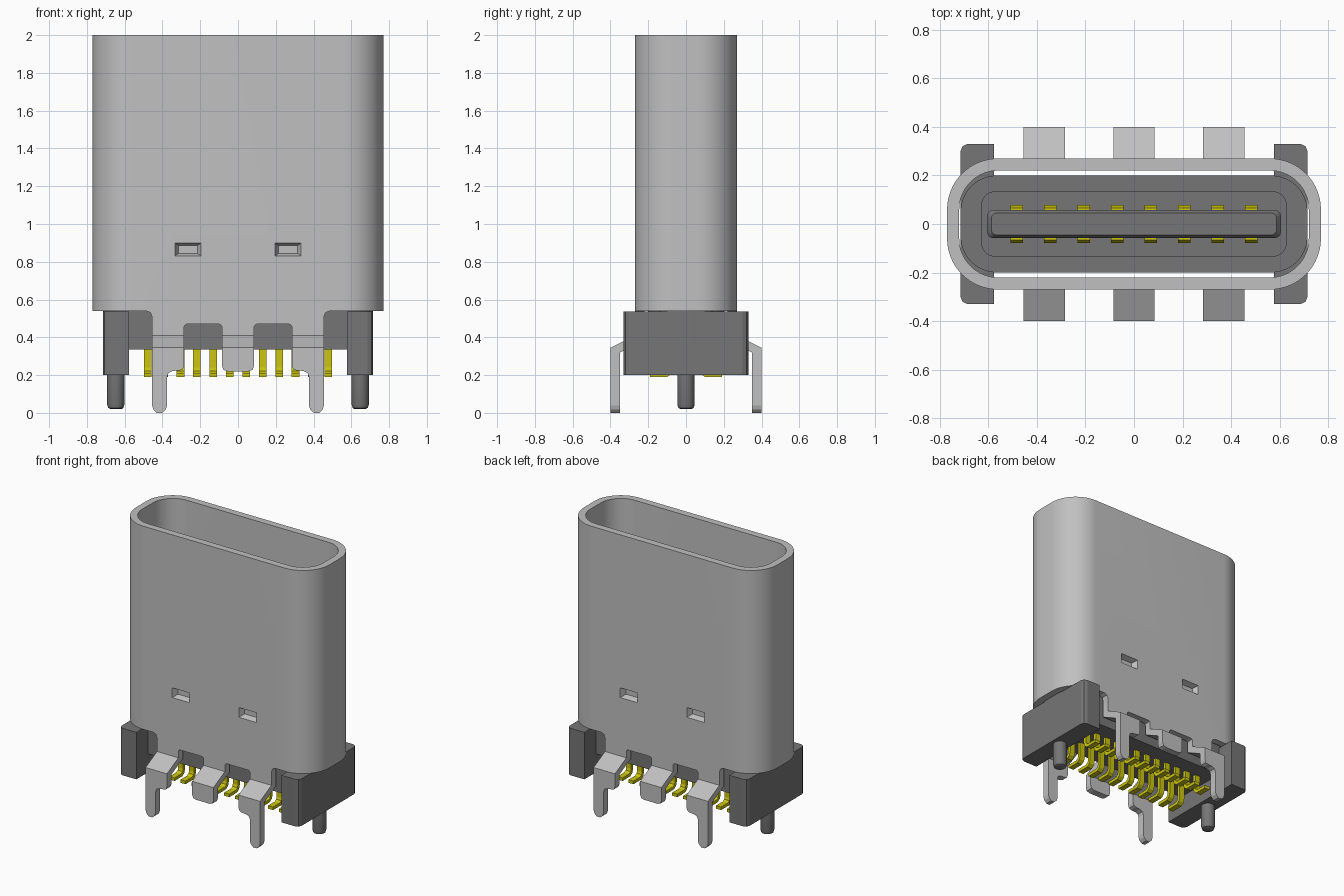
import bpy, bmesh, math

cube = bpy.data.objects.get("Cube")
if cube:
    bpy.data.objects.remove(cube, do_unlink=True)


def material(name, rgb):
    m = bpy.data.materials.new(name)
    m.use_nodes = True
    m.diffuse_color = (*rgb, 1)
    m.node_tree.nodes["Principled BSDF"].inputs["Base Color"].default_value = (*rgb, 1)
    return m


STEEL = material("light grey metal", (0.53, 0.53, 0.53))
PLASTIC = material("dark grey plastic", (0.18, 0.18, 0.18))
GOLD = material("yellow contact metal", (0.60, 0.56, 0.004))


def finish(bm, name, mat):
    bmesh.ops.recalc_face_normals(bm, faces=bm.faces)
    me = bpy.data.meshes.new(name)
    bm.to_mesh(me)
    bm.free()
    ob = bpy.data.objects.new(name, me)
    bpy.context.collection.objects.link(ob)
    me.materials.append(mat)
    return ob


def smooth(ob, angle=30):
    bpy.ops.object.select_all(action='DESELECT')
    ob.select_set(True)
    bpy.context.view_layer.objects.active = ob
    bpy.ops.object.shade_smooth_by_angle(angle=math.radians(angle))


def add_prism(bm, pts, axis, a, b):
    """Extrude a 2D outline along x (points are y,z) or y (points are x,z)."""
    def place(p, t):
        return (t, p[0], p[1]) if axis == 'x' else (p[0], t, p[1])
    lo = [bm.verts.new(place(p, a)) for p in pts]
    hi = [bm.verts.new(place(p, b)) for p in pts]
    bm.faces.new(lo)
    bm.faces.new(hi[::-1])
    n = len(pts)
    for i in range(n):
        j = (i + 1) % n
        bm.faces.new((lo[i], hi[i], hi[j], lo[j]))


def loft(name, rings, mat, closed=False, x=0.0, seg=10):
    """Skin rounded-rectangle rings given as (half width, half depth, radius, z)."""
    bm = bmesh.new()
    loops = []
    for w, d, r, z in rings:
        loop = []
        for k, (sx, sy) in enumerate(((1, 1), (-1, 1), (-1, -1), (1, -1))):
            for i in range(seg + 1):
                t = math.radians(90 * (k + i / seg))
                loop.append(bm.verts.new((x + sx * (w - r) + r * math.cos(t),
                                          sy * (d - r) + r * math.sin(t), z)))
        loops.append(loop)
    pairs = list(zip(loops, loops[1:]))
    if closed:
        pairs.append((loops[-1], loops[0]))
    else:
        bm.faces.new(loops[0])
        bm.faces.new(loops[-1])
    n = len(loops[0])
    for a, b in pairs:
        for i in range(n):
            j = (i + 1) % n
            bm.faces.new((a[i], a[j], b[j], b[i]))
    bmesh.ops.remove_doubles(bm, verts=bm.verts, dist=1e-5)
    ob = finish(bm, name, mat)
    smooth(ob)
    return ob


# Metal shell: a rounded tube, open at both ends
shell = loft("shell", [(.77, .27, .21, .41), (.77, .27, .21, 2),
                       (.72, .22, .16, 2), (.72, .22, .16, .41)], STEEL, closed=True, seg=16)

# Cut the lower edge into tabs and press the four latch dimples
bm = bmesh.new()


def notch(x0, x1, top, r=.03):
    add_prism(bm, [(x0, .3), (x1, .3), (x1, top - r), (x1 - .3 * r, top - .3 * r),
                   (x1 - r, top), (x0 + r, top), (x0 + .3 * r, top - .3 * r),
                   (x0, top - r)], 'y', -.5, .5)


for s in (-1, 1):
    notch(*sorted((s * .455, s * 1.0)), .54)
    notch(*sorted((s * .085, s * .285)), .47, .015)
    for side in (-1, 1):
        c = bmesh.ops.create_cube(bm, size=1)["verts"]
        for v in c:
            inner = v.co.y * side < 0
            v.co = (s * .265 + v.co.x * (.10 if inner else .144),
                    side * (.232 if inner else .275),
                    .865 + v.co.z * (.04 if inner else .074))
cutter = finish(bm, "shell_cutter", STEEL)
cutter.hide_render = True
mod = shell.modifiers.new("cut", 'BOOLEAN')
mod.operation = 'DIFFERENCE'
mod.solver = 'EXACT'
mod.object = cutter
bpy.context.view_layer.objects.active = shell
bpy.ops.object.modifier_apply(modifier=mod.name)
bpy.data.objects.remove(cutter, do_unlink=True)
smooth(shell)

# Bent mounting legs, three on each long side
bend = [(.27, .41), (.40, .345), (.40, .32), (.35, .32), (.22, .385), (.22, .41)]
long_foot = [(.285, .32), (.285, .25), (.292, .232), (.31, .225), (.345, .222), (.368, .212),
             (.375, .19), (.375, .04), (.382, .018), (.402, 0), (.43, 0), (.448, .018),
             (.455, .04), (.455, .32)]
short_foot = [(-.085, .32), (-.085, .25), (-.077, .228), (-.055, .22),
              (.055, .22), (.077, .228), (.085, .25), (.085, .32)]
for side, word in ((-1, "front"), (1, "back")):
    for s, pos in ((-1, "right"), (0, "middle"), (1, "left")):
        bm = bmesh.new()
        add_prism(bm, [(side * y, z) for y, z in bend], 'x', s * .37 - .085, s * .37 + .085)
        foot = [(s * x, z) for x, z in long_foot] if s else short_foot
        add_prism(bm, foot, 'y', side * .35, side * .40)
        finish(bm, f"{word}_{pos}_leg", STEEL)

# Plastic core, step and tongue inside the shell
loft("housing_core", [(.715, .20, .15, .335), (.715, .20, .15, .92)], PLASTIC)
loft("tongue_step", [(.63, .135, .06, .91), (.63, .135, .06, 1.03)], PLASTIC)
loft("tongue", [(.605, .058, .025, 1.0), (.605, .058, .025, 1.82),
                (.587, .045, .02, 1.84)], PLASTIC, seg=4)

# Plastic end blocks with locating pegs
for s, word in ((-1, "right"), (1, "left")):
    bm = bmesh.new()
    outline = [(.577, -.33), (.685, -.33), (.706, -.321), (.715, -.30),
               (.715, .30), (.706, .321), (.685, .33), (.577, .33)]
    lo = [bm.verts.new((s * x, y, .20)) for x, y in outline]
    face = bm.faces.new(lo)
    up = bmesh.ops.extrude_face_region(bm, geom=[face])["geom"]
    for v in up:
        if isinstance(v, bmesh.types.BMVert):
            v.co.z = .538
    finish(bm, f"{word}_end_block", PLASTIC)
    loft(f"{word}_peg", [(.028, .028, .028, .02), (.040, .040, .040, .026),
                         (.046, .046, .046, .045), (.046, .046, .046, .21)],
         PLASTIC, x=s * .647, seg=6)

# Gold solder tails below, and contact strips along the tongue
tail = [(.07, .36), (.07, .235), (.078, .208), (.10, .19), (.19, .19), (.19, .212),
        (.115, .212), (.097, .222), (.092, .24), (.092, .36)]
strip = [(.05, .95), (.05, 1.72), (.066, 1.72), (.078, 1.69), (.078, .95)]
for side, word in ((-1, "front"), (1, "back")):
    for name, prof, count, pitch, half in (("solder_tails", tail, 12, .087, .02),
                                           ("contact_strips", strip, 8, .138, .025)):
        bm = bmesh.new()
        for i in range(count):
            x = (i - (count - 1) / 2) * pitch
            add_prism(bm, [(side * y, z) for y, z in prof], 'x', x - half, x + half)
        finish(bm, f"{word}_{name}", GOLD)
